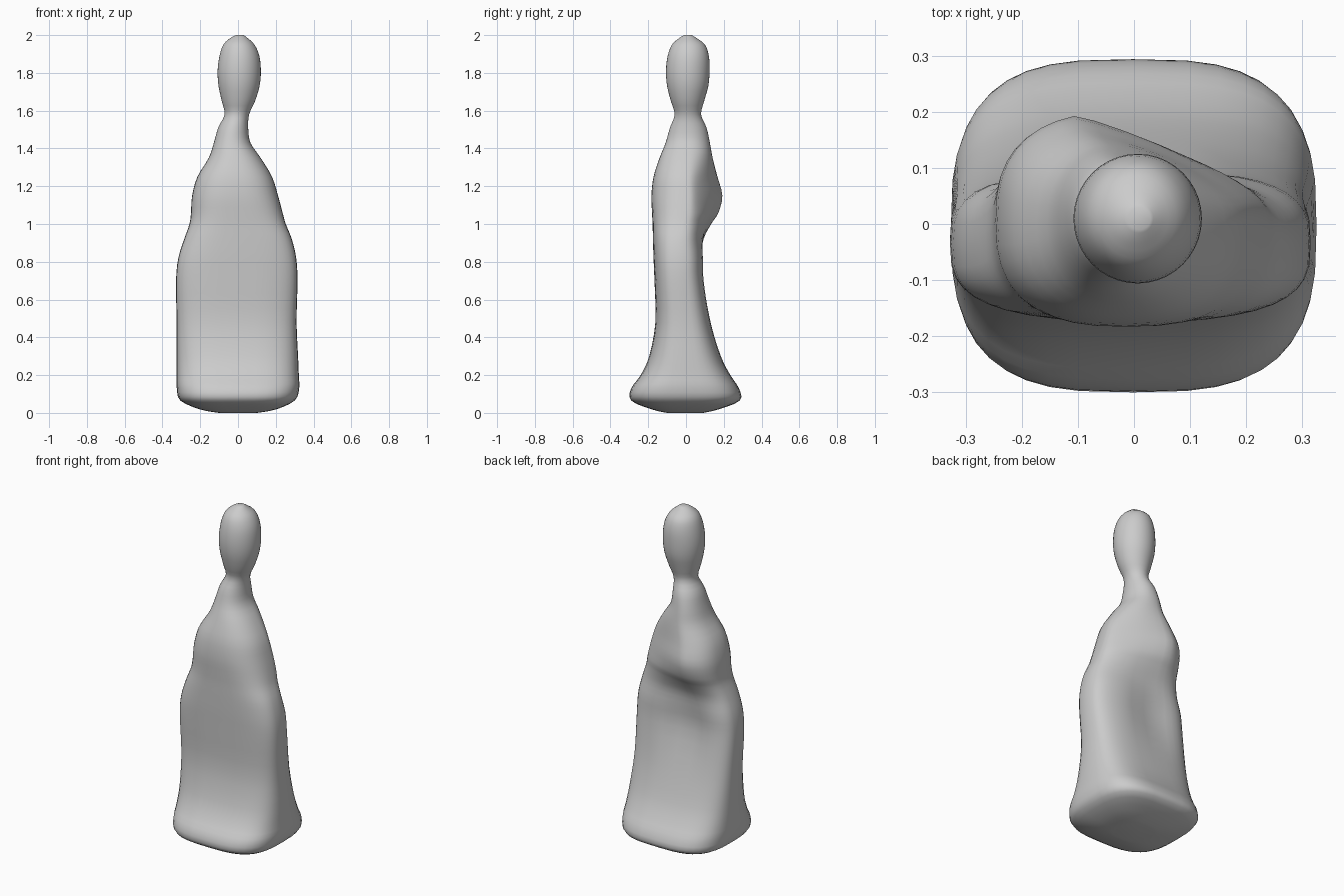
import bpy
import bmesh
import math

if "Cube" in bpy.data.objects:
    bpy.data.objects.remove(bpy.data.objects["Cube"], do_unlink=True)

SEGMENTS = 40
STEPS = 3

# Each section: height, right edge, left edge, front edge, back edge
BASE = [
    (0, -.10, .10, -.10, .09),
    (.018, -.20, .20, -.18, .17),
    (.065, -.305, .30, -.29, .285),
    (.13, -.324, .324, -.29, .28),
    (.20, -.326, .322, -.24, .235),
    (.30, -.325, .318, -.195, .185),
    (.48, -.325, .31, -.162, .133),
    (.70, -.328, .315, -.167, .10),
]
TORSO = [
    (.82, -.316, .308, -.172, .10),
    (.92, -.285, .285, -.175, .106),
    (1.0, -.257, .253, -.177, .143),
    (1.06, -.249, .236, -.18, .18),
    (1.15, -.243, .212, -.183, .20),
    (1.25, -.215, .18, -.172, .175),
    (1.35, -.155, .12, -.14, .148),
    (1.43, -.128, .066, -.108, .13),
    (1.51, -.105, .054, -.085, .11),
]
HEAD = [
    (1.58, -.071, .059, -.06, .08),
    (1.65, -.086, .09, -.08, .096),
    (1.73, -.103, .114, -.10, .118),
    (1.81, -.108, .121, -.106, .125),
    (1.89, -.098, .113, -.097, .121),
    (1.95, -.077, .087, -.074, .10),
    (1.985, -.04, .05, -.035, .055),
    (2, -.01, .03, -.01, .03),
]


def bump(value, centre, width):
    return math.exp(-((value - centre) / width) ** 2)


def smooth_sections(rows):
    """Pass a smooth curve through the sections."""
    result = []
    for i in range(len(rows) - 1):
        a, b = rows[max(i - 1, 0)], rows[i]
        c, d = rows[i + 1], rows[min(i + 2, len(rows) - 1)]
        for step in range(STEPS):
            t = step / STEPS
            result.append([
                q + t / 2 * (r - p + t * (2 * p - 5 * q + 4 * r - s
                                          + t * (3 * (q - r) + s - p)))
                for p, q, r, s in zip(a, b, c, d)])
    result.append(list(rows[-1]))
    return result


def section_ring(bm, section):
    """Rounded outline with a swelling and a hollow on the back."""
    z, right, left, front, back = section
    boxiness = 3.1 if z < .8 else max(2, 3.1 - 1.5 * (z - .8))
    power = 2 / boxiness
    lean = .45 * bump(z, 1.15, .22)
    hollow = .25 * bump(z, .72, .2)
    middle = (front + back) / 2
    ring = []
    for k in range(SEGMENTS):
        angle = math.tau * k / SEGMENTS
        u = math.copysign(abs(math.cos(angle)) ** power, math.cos(angle))
        v = math.copysign(abs(math.sin(angle)) ** power, math.sin(angle))
        if v > 0:
            v *= 1 - lean * max(0, u + .4)
            v *= 1 - hollow * bump(u, -.2, .4)
        x = (left + right) / 2 + u * (left - right) / 2
        y = middle + v * (back - front) / 2
        ring.append(bm.verts.new((x, y, z)))
    return ring


def loft(name, rows, material):
    bm = bmesh.new()
    rings = [section_ring(bm, row) for row in smooth_sections(rows)]
    for low, high in zip(rings, rings[1:]):
        for k in range(SEGMENTS):
            n = (k + 1) % SEGMENTS
            bm.faces.new((low[k], low[n], high[n], high[k]))
    bm.faces.new(reversed(rings[0]))
    bm.faces.new(rings[-1])
    mesh = bpy.data.meshes.new(name)
    bm.to_mesh(mesh)
    bm.free()
    mesh.materials.append(material)
    obj = bpy.data.objects.new(name, mesh)
    bpy.context.collection.objects.link(obj)
    bpy.context.view_layer.objects.active = obj
    obj.select_set(True)
    bpy.ops.object.shade_smooth_by_angle(angle=math.radians(60))
    obj.select_set(False)
    return obj


# Plain grey stone
colour = (.6, .6, .6, 1)
stone = bpy.data.materials.new("grey_stone")
stone.use_nodes = True
stone.diffuse_color = colour
shader = stone.node_tree.nodes["Principled BSDF"]
shader.inputs["Base Color"].default_value = colour
shader.inputs["Roughness"].default_value = .8

# One continuous carved body, from flared robe to head
loft("robed_figure", BASE + TORSO + HEAD, stone)
